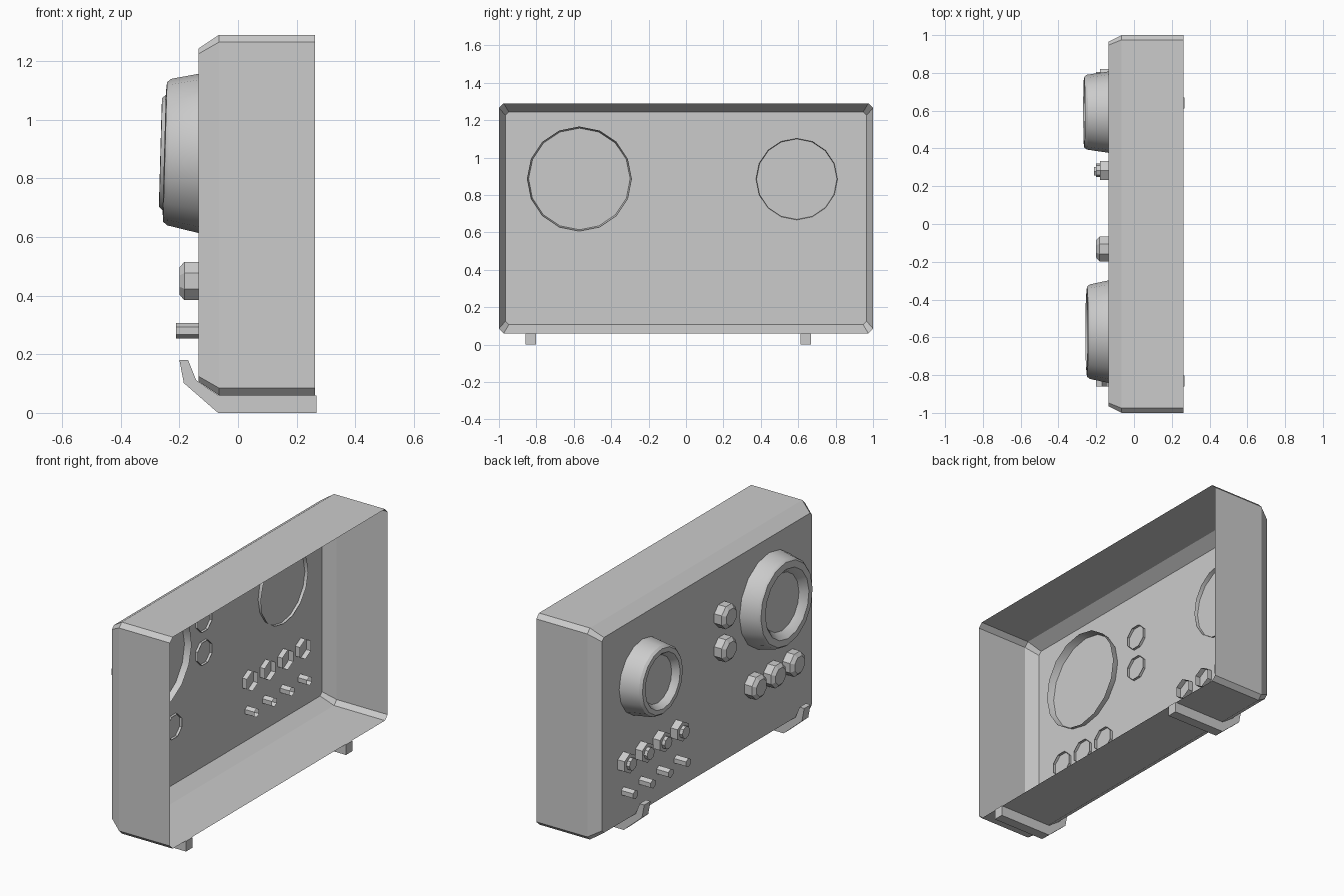
import bpy, bmesh, math
from mathutils import Matrix

if "Cube" in bpy.data.objects:
    bpy.data.objects.remove(bpy.data.objects["Cube"])


def finish(name, bm, smooth=None):
    bmesh.ops.recalc_face_normals(bm, faces=bm.faces[:])
    me = bpy.data.meshes.new(name)
    bm.to_mesh(me)
    bm.free()
    ob = bpy.data.objects.new(name, me)
    bpy.context.collection.objects.link(ob)
    if smooth:
        bpy.ops.object.select_all(action='DESELECT')
        ob.select_set(True)
        bpy.context.view_layer.objects.active = ob
        bpy.ops.object.shade_smooth_by_angle(angle=math.radians(smooth))
    return ob


def loft(bm, rings):
    """Join equal-sized rings of points with quads, cap only the last ring."""
    vs = [[bm.verts.new(p) for p in r] for r in rings]
    for a, b in zip(vs, vs[1:]):
        for i in range(len(a)):
            j = (i + 1) % len(a)
            bm.faces.new((a[i], a[j], b[j], b[i]))
    bm.faces.new(vs[-1])


def lathe(name, profile, n, y, z, phase=0.0, tilt=0.0, smooth=None):
    """Turned part along x, open at the back; profile is (radius, x)."""
    bm = bmesh.new()
    ang = [2 * math.pi * i / n + phase for i in range(n)]
    loft(bm, [[(x, r * math.sin(a), r * math.cos(a)) for a in ang] for r, x in profile])
    pivot = Matrix.Translation((-0.135, 0, 0))
    rot = pivot @ Matrix.Rotation(tilt, 4, 'Y') @ pivot.inverted()
    bm.transform(Matrix.Translation((0, y, z)) @ rot)
    return finish(name, bm, smooth)


def cut_rect(x, hy, z0, z1, c):
    """Rectangle with clipped corners, in a plane of constant x."""
    return [(x, -hy + c, z0), (x, hy - c, z0), (x, hy, z0 + c), (x, hy, z1 - c),
            (x, hy - c, z1), (x, -hy + c, z1), (x, -hy, z1 - c), (x, -hy, z0 + c)]


# Housing: open-backed shell with bevelled face panel
bm = bmesh.new()
loft(bm, [cut_rect(0.263, 1.0, 0.06, 1.29, 0.025),
          cut_rect(-0.065, 1.0, 0.06, 1.29, 0.025),
          cut_rect(-0.135, 0.965, 0.107, 1.243, 0.018)])
finish("housing", bm)

# Two large round dials, tilted slightly
lathe("large_dial", [(0.28, -0.095), (0.25, -0.235), (0.238, -0.249), (0.2, -0.252),
                     (0.182, -0.235), (0.165, -0.212)],
      16, -0.57, 0.887, tilt=math.radians(1.6), smooth=30)
lathe("small_dial", [(0.218, -0.115), (0.198, -0.25), (0.186, -0.264), (0.16, -0.265),
                     (0.148, -0.25), (0.135, -0.228)],
      16, 0.592, 0.885, tilt=math.radians(1.6), smooth=30)

# Eight-sided knobs: a stacked pair and a row of three
for i, (y, z) in enumerate([(-0.132, 0.967), (-0.132, 0.775),
                            (-0.41, 0.45), (-0.585, 0.45), (-0.76, 0.45)]):
    lathe(f"knob_{i + 1}", [(0.071, -0.12), (0.071, -0.183), (0.05, -0.2)],
          8, y, z, phase=math.pi / 8)

# Four hexagonal sockets with a centre stub, and a peg under each
for i in range(4):
    y = 0.77 - i * 0.162
    lathe(f"socket_nut_{i + 1}", [(0.058, -0.105), (0.058, -0.18)], 6, y, 0.455)
    lathe(f"socket_stub_{i + 1}", [(0.035, -0.18), (0.035, -0.2)], 8, y, 0.455)
    lathe(f"peg_{i + 1}", [(0.026, -0.075), (0.026, -0.211)], 6, y - 0.005, 0.28)

# Feet: flat runners that hook up in front of the panel
foot = [(0.267, 0.0), (-0.068, 0.0), (-0.185, 0.102), (-0.2, 0.18),
        (-0.17, 0.18), (-0.143, 0.112), (-0.068, 0.06), (0.267, 0.06)]
for name, y in (("foot_left", -0.83), ("foot_right", 0.64)):
    bm = bmesh.new()
    face = bm.faces.new([bm.verts.new((x, y - 0.029, z)) for x, z in foot])
    ext = bmesh.ops.extrude_face_region(bm, geom=[face], use_keep_orig=True)
    bmesh.ops.translate(bm, vec=(0, 0.058, 0),
                        verts=[v for v in ext["geom"] if isinstance(v, bmesh.types.BMVert)])
    finish(name, bm)
